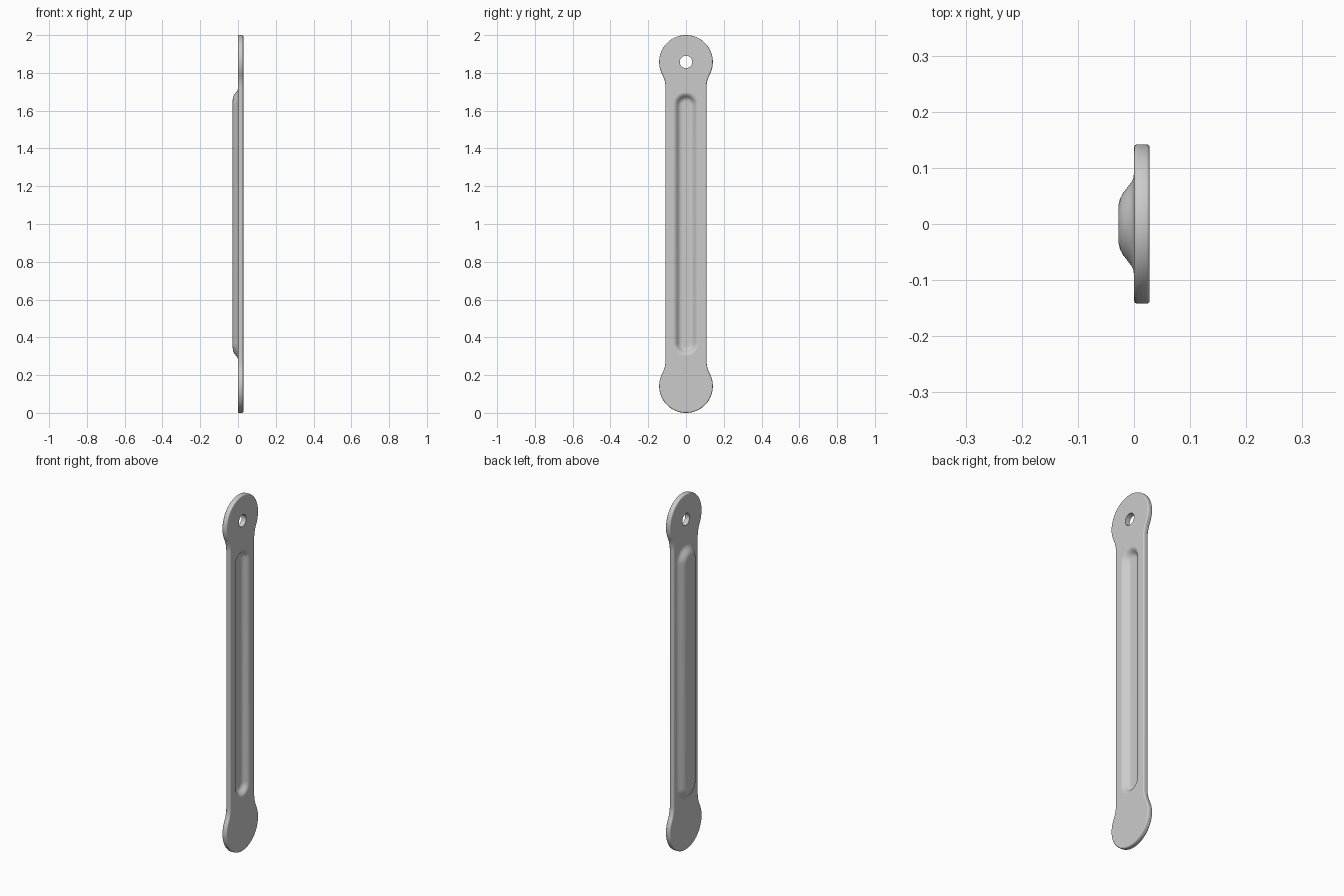
import bpy
import bmesh
from math import sin, cos, pi, atan2, sqrt

if "Cube" in bpy.data.objects:
    bpy.data.objects.remove(bpy.data.objects["Cube"])

THICK = 0.028                     # sheet thickness
HALF_W = 0.108                    # half width of the bar
END_R = 0.142                     # radius of the round ends
FILLET = 0.163                    # neck fillet radius
Z_LOW, Z_HIGH = END_R, 2 - END_R  # centres of the round ends
GROOVE_LOW, GROOVE_HIGH = 0.37, 1.63
HOLE_R = 0.033


def arc(cy, cz, r, a0, a1, n):
    return [(cy + r * cos(a0 + (a1 - a0) * k / n),
             cz + r * sin(a0 + (a1 - a0) * k / n)) for k in range(n + 1)]


def outline(inset):
    """Closed bar outline in y, z, moved inwards by inset."""
    dy = HALF_W + FILLET
    dz = sqrt((END_R + FILLET) ** 2 - dy ** 2)
    a = atan2(-dz, dy)
    quarter = arc(0, Z_HIGH, END_R - inset, pi / 2, a, 28)
    quarter += arc(dy, Z_HIGH - dz, FILLET + inset, a + pi, pi, 8)[1:]
    right = quarter + [(y, 2 - z) for y, z in reversed(quarter)]
    return right + [(-y, z) for y, z in reversed(right[1:-1])]


def stadium(d):
    """Closed slot shape at distance d around the groove's centre line."""
    return (arc(0, GROOVE_HIGH, d, 0, pi, 24)
            + arc(0, GROOVE_LOW, d, pi, 2 * pi, 24))


bm = bmesh.new()


def ring(points, x):
    return [bm.verts.new((x, y, z)) for y, z in points]


def loft(rings):
    """Smooth walls between neighbouring rings."""
    for a, b in zip(rings, rings[1:]):
        for i in range(len(a)):
            j = (i + 1) % len(a)
            bm.faces.new((a[i], a[j], b[j], b[i])).smooth = True


def fill(loops, x_dir):
    """Flat face bounded by an outline with holes."""
    edges = []
    for loop in loops:
        for i in range(len(loop)):
            pair = (loop[i - 1], loop[i])
            edges.append(bm.edges.get(pair) or bm.edges.new(pair))
    bmesh.ops.triangle_fill(bm, use_beauty=True, use_dissolve=False,
                            edges=edges, normal=(x_dir, 0, 0))


# Rounded rim
r = 0.006
rim = [(r, 0), (r * 0.5, r * 0.13), (r * 0.13, r * 0.5), (0, r)]
rim += [(i, THICK - x) for i, x in reversed(rim)]
rim_rings = [ring(outline(i), x) for i, x in rim]
loft(rim_rings)

# Raised rib on one side, matching groove on the other
rib = [(.092, 0), (.082, -.001), (.074, -.005), (.066, -.011), (.056, -.019),
       (.045, -.025), (.034, -.0275), (.024, -.028)]
groove = [(.066, THICK), (.059, .0265), (.052, .022), (.045, .014),
          (.038, .006), (.030, .001), (.020, 0)]
rib_rings = [ring(stadium(d), x) for d, x in rib]
groove_rings = [ring(stadium(d), x) for d, x in groove]
for rings in (rib_rings, groove_rings):
    loft(rings)
    bm.faces.new(rings[-1])

# Bolt hole in the upper end
circle = arc(0, Z_HIGH, HOLE_R, 0, 2 * pi, 32)[:-1]
hole = [ring(circle, 0), ring(circle, THICK)]
loft(hole)

# Flat sides of the bar
fill([rim_rings[0], rib_rings[0], hole[0]], -1)
fill([rim_rings[-1], groove_rings[0], hole[1]], 1)

bmesh.ops.recalc_face_normals(bm, faces=bm.faces[:])
mesh = bpy.data.meshes.new("link_bar")
bm.to_mesh(mesh)
bm.free()
bar = bpy.data.objects.new("link_bar", mesh)
bpy.context.collection.objects.link(bar)

# Plain grey metal
colour = (0.6, 0.6, 0.6, 1)
mat = bpy.data.materials.new("light_grey")
mat.use_nodes = True
mat.diffuse_color = colour
mat.node_tree.nodes["Principled BSDF"].inputs["Base Color"].default_value = colour
mesh.materials.append(mat)
